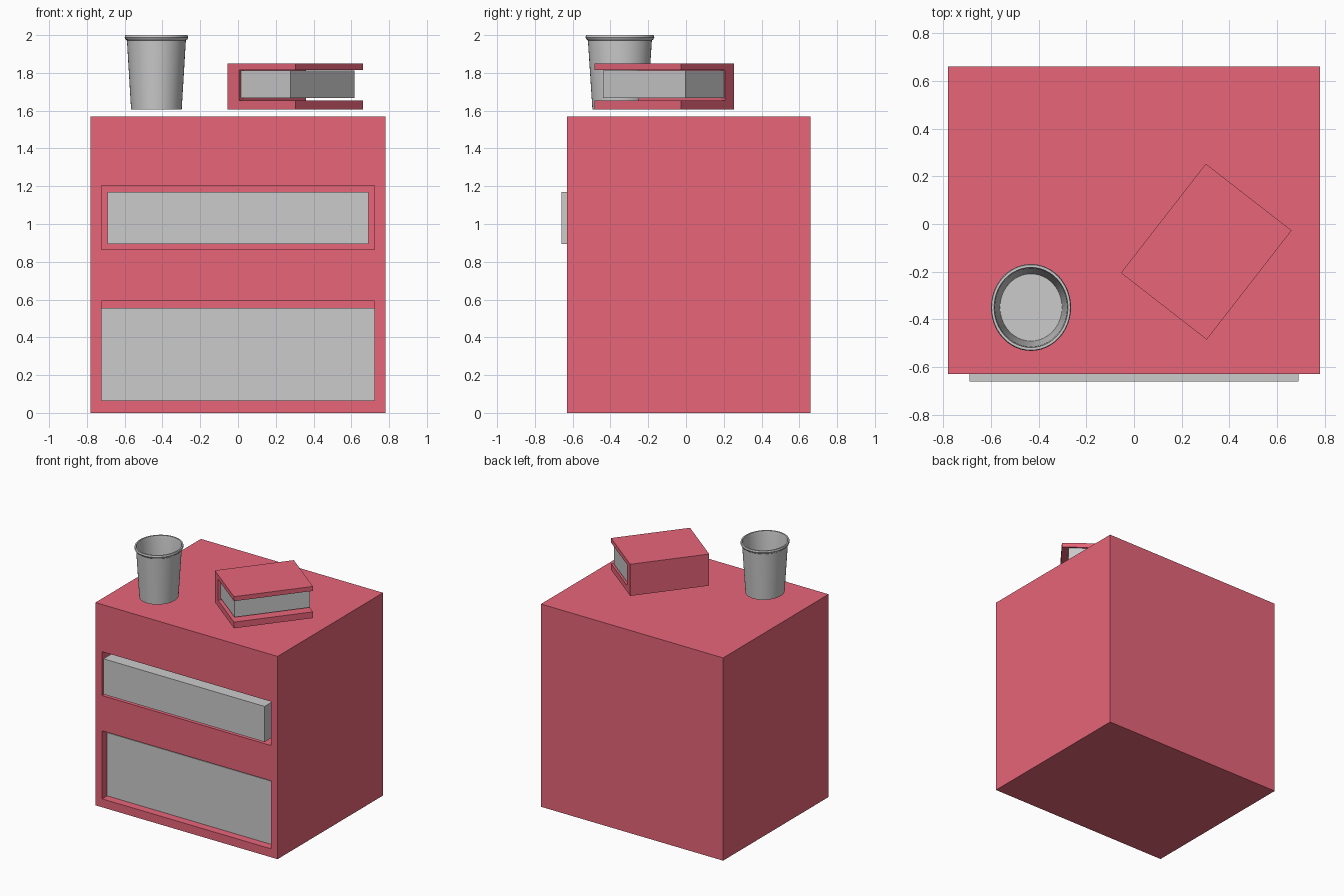
import bpy, bmesh, math
from mathutils import Matrix, Vector

if "Cube" in bpy.data.objects:
    bpy.data.objects.remove(bpy.data.objects["Cube"])

red = bpy.data.materials.new("red_paint")
red.diffuse_color = (0.8, 0.13, 0.19, 1)
red.use_nodes = True
red.node_tree.nodes["Principled BSDF"].inputs["Base Color"].default_value = red.diffuse_color


def finish(name, bm, mat=None):
    bmesh.ops.recalc_face_normals(bm, faces=bm.faces)
    me = bpy.data.meshes.new(name)
    bm.to_mesh(me)
    bm.free()
    ob = bpy.data.objects.new(name, me)
    bpy.context.collection.objects.link(ob)
    if mat:
        me.materials.append(mat)
    return ob


def box(name, x, y, z, mat=None):
    bm = bmesh.new()
    size = [b - a for a, b in (x, y, z)]
    mid = [(a + b) / 2 for a, b in (x, y, z)]
    bmesh.ops.create_cube(bm, size=1, matrix=Matrix.Translation(mid) @ Matrix.Diagonal((*size, 1)))
    return finish(name, bm, mat)


# Cabinet body with two drawer openings cut into the front
body = box("cabinet_body", (-0.78, 0.78), (-0.63, 0.66), (0, 1.57), red)
for z in ((0.065, 0.592), (0.865, 1.205)):
    cutter = box("opening_cutter", (-0.723, 0.723), (-0.8, 0.6), z)
    cutter.hide_render = True
    mod = body.modifiers.new("opening", 'BOOLEAN')
    mod.operation = 'DIFFERENCE'
    mod.solver = 'EXACT'
    mod.object = cutter
    bpy.context.view_layer.objects.active = body
    bpy.ops.object.modifier_apply(modifier=mod.name)
    bpy.data.objects.remove(cutter)

# Drawers: the upper one pokes out, the lower one sits back
box("upper_drawer", (-0.69, 0.69), (-0.66, 0.5), (0.895, 1.17))
box("lower_drawer", (-0.722, 0.722), (-0.57, 0.5), (0.066, 0.555))

# Book: C-shaped cover profile (distance from spine, height) extruded along the spine
spine = math.atan2(-0.28, 0.36)
place = Matrix.Translation((-0.055, -0.205, 0)) @ Matrix.Rotation(spine, 4, 'Z')
profile = [(0, 1.605), (0.456, 1.605), (0.456, 1.653), (0.075, 1.653),
           (0.075, 1.815), (0.456, 1.815), (0.456, 1.85), (0, 1.85)]
bm = bmesh.new()
face = bm.faces.new([bm.verts.new((u, 0, z)) for u, z in profile])
ext = bmesh.ops.extrude_face_region(bm, geom=[face])
bmesh.ops.translate(bm, vec=Vector((0, 0.58, 0)),
                    verts=[g for g in ext["geom"] if isinstance(g, bmesh.types.BMVert)])
cover = finish("book_cover", bm, red)
pages = box("book_pages", (0.07, 0.406), (0.02, 0.572), (1.666, 1.812))
for ob in (cover, pages):
    ob.matrix_world = place

# Cup: lathed wall with a rolled rim and a floor, slightly oval
cup_profile = [(0, 1.615), (0.105, 1.615), (0.110, 1.606), (0.134, 1.606), (0.156, 1.972),
               (0.164, 1.978), (0.168, 1.988), (0.165, 2.0), (0.155, 2.0),
               (0.151, 1.975), (0.130, 1.625), (0, 1.625)]
bm = bmesh.new()
verts = [bm.verts.new((r, 0, z)) for r, z in cup_profile]
edges = [bm.edges.new(p) for p in zip(verts, verts[1:])]
bmesh.ops.spin(bm, geom=verts + edges, axis=(0, 0, 1), cent=(0, 0, 0),
               steps=48, angle=math.tau, use_duplicate=False)
bmesh.ops.remove_doubles(bm, verts=bm.verts, dist=0.0005)
cup = finish("cup", bm)
cup.location = (-0.432, -0.35, 0)
cup.scale = (1, 1.085, 1)
bpy.ops.object.select_all(action='DESELECT')
cup.select_set(True)
bpy.context.view_layer.objects.active = cup
bpy.ops.object.shade_smooth_by_angle(angle=math.radians(35))
